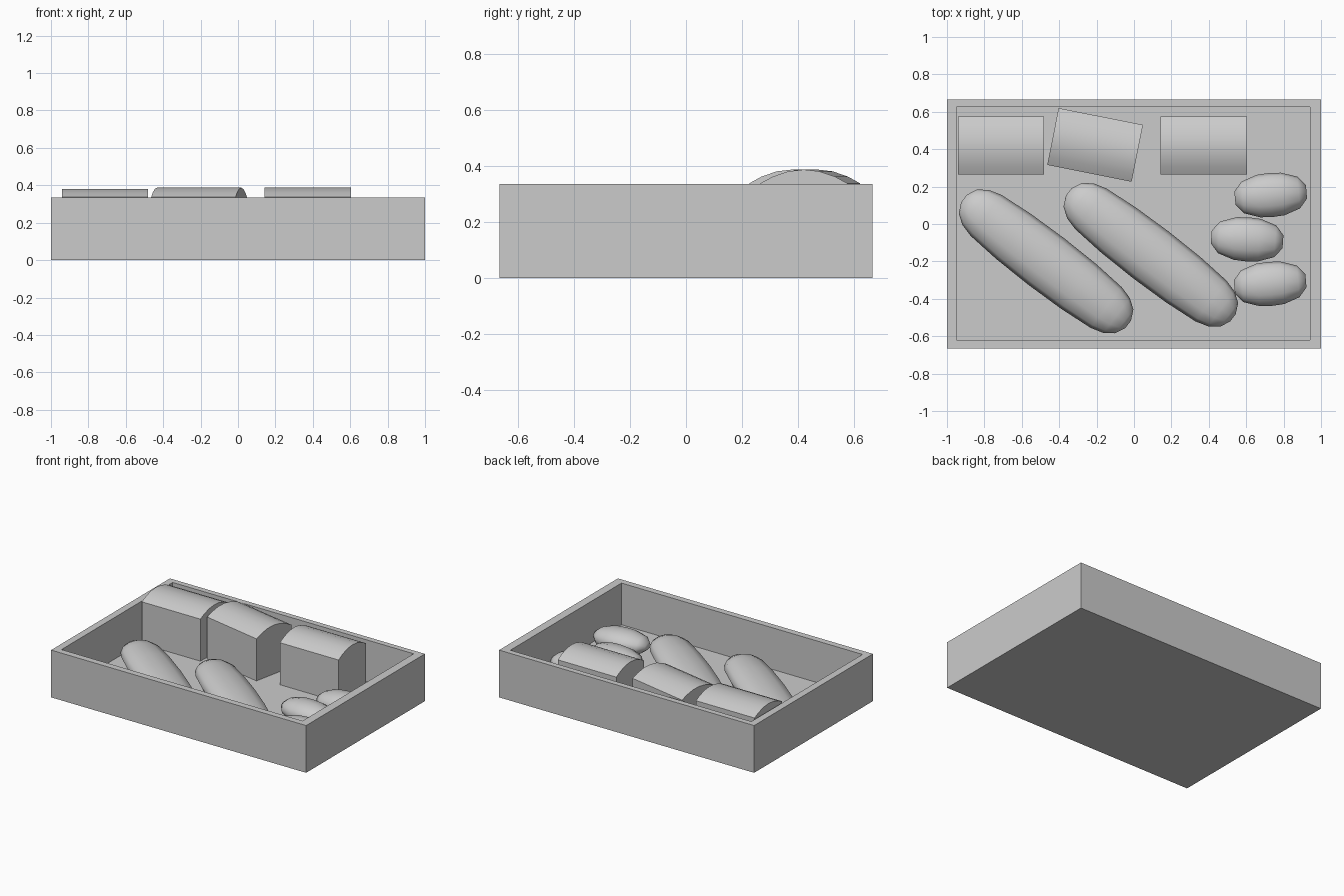
import bpy, bmesh, math

if "Cube" in bpy.data.objects:
    bpy.data.objects.remove(bpy.data.objects["Cube"])


def make_object(name, bm, loc=(0, 0, 0), rot=0, smooth=None):
    bmesh.ops.recalc_face_normals(bm, faces=bm.faces)
    me = bpy.data.meshes.new(name)
    bm.to_mesh(me)
    bm.free()
    ob = bpy.data.objects.new(name, me)
    bpy.context.collection.objects.link(ob)
    ob.location = loc
    ob.rotation_euler.z = math.radians(rot)
    if smooth:
        bpy.ops.object.select_all(action='DESELECT')
        ob.select_set(True)
        bpy.context.view_layer.objects.active = ob
        bpy.ops.object.shade_smooth_by_angle(angle=math.radians(smooth))
    return ob


def loft(rings):
    """Skin equal-length rings and cap both ends."""
    bm = bmesh.new()
    loops = [[bm.verts.new(p) for p in ring] for ring in rings]
    n = len(loops[0])
    for a, b in zip(loops, loops[1:]):
        for i in range(n):
            j = (i + 1) % n
            bm.faces.new((a[i], a[j], b[j], b[i]))
    bm.faces.new(loops[0])
    bm.faces.new(loops[-1])
    return bm


def rounded_bread(name, profile, flatten, loc, rot, sides=12):
    """Half profile (distance, radius) mirrored along x, squashed in z."""
    full = [(-d, r) for d, r in profile] + [(d, r) for d, r in reversed(profile)][1:]
    rings = [[(d, r * math.cos(math.tau * k / sides),
               r * flatten * math.sin(math.tau * k / sides)) for k in range(sides)]
             for d, r in full]
    return make_object(name, loft(rings), loc, rot, smooth=60)


def rect(x0, x1, y0, y1, z):
    return [(x0, y0, z), (x1, y0, z), (x1, y1, z), (x0, y1, z)]


# Open tray: outer wall, rim, inner wall and floor in one skin
H, FLOOR = 0.335, 0.04
outer = (-1, 1, -0.665, 0.665)
inner = (-0.95, 0.94, -0.62, 0.625)
make_object("tray", loft([rect(*outer, 0), rect(*outer, H),
                          rect(*inner, H), rect(*inner, FLOOR)]))

# Tin loaves: straight sides with an arched top
for i, (x, y, rot, top) in enumerate([(-0.71, 0.42, 0, 0.381),
                                      (-0.208, 0.423, -11.3, 0.387),
                                      (0.373, 0.42, 0, 0.387)]):
    w, eave = 0.155, 0.338
    arch = [(w * c, eave + (top - eave) * (1 - c * c))
            for c in (1, 0.72, 0.36, 0, -0.36, -0.72, -1)]
    section = [(-w, 0.035), (w, 0.035)] + arch
    bm = loft([[(sx, py, pz) for py, pz in section] for sx in (-0.23, 0.23)])
    make_object(f"tin_loaf_{i + 1}", bm, (x, y, 0), rot, smooth=35)

# Long loaves lying diagonally
long_profile = [(0.553, 0.025), (0.527, 0.08), (0.475, 0.117),
                (0.405, 0.137), (0.22, 0.152), (0, 0.157)]
for i, (x, y) in enumerate([(-0.47, -0.2), (0.09, -0.165)]):
    rounded_bread(f"long_loaf_{i + 1}", long_profile, 0.56, (x, y, 0.092), -37.5)

# Small rolls
roll_profile = [(0.192, 0.035), (0.15, 0.085), (0.065, 0.114), (0, 0.118)]
for i, (x, y, rot) in enumerate([(0.731, 0.155, 5), (0.605, -0.082, -4),
                                 (0.728, -0.32, 5)]):
    rounded_bread(f"roll_{i + 1}", roll_profile, 0.66, (x, y, 0.102), rot)
